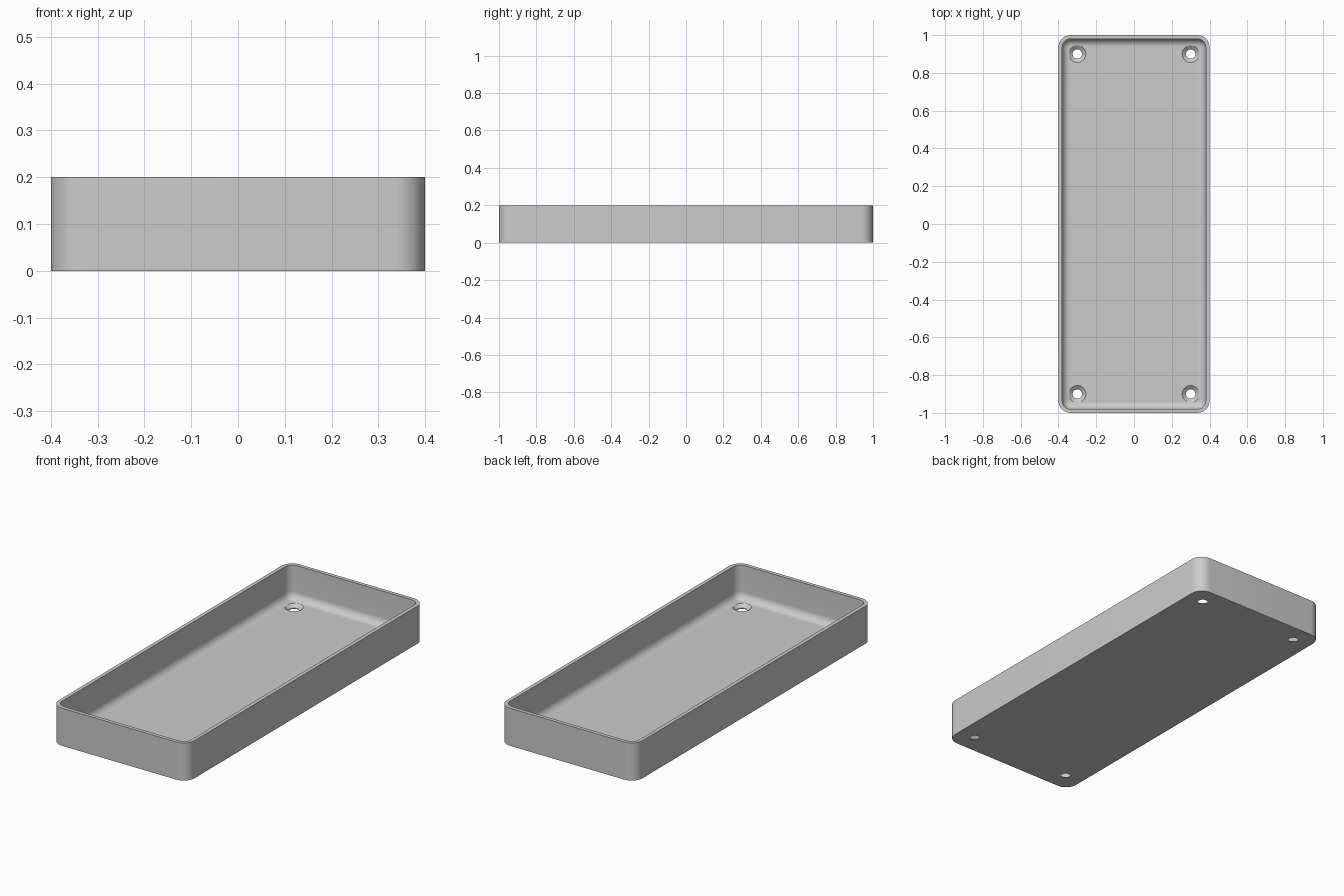
import bpy, bmesh, math

old = bpy.data.objects.get("Cube")
if old:
    bpy.data.objects.remove(old, do_unlink=True)

HALF_X, HALF_Y, HEIGHT = 0.4, 1.0, 0.2
CORNER, WALL, FLOOR, FILLET = 0.065, 0.02, 0.02, 0.04
STEPS = 10

grey = bpy.data.materials.new("light grey")
grey.use_nodes = True
grey.diffuse_color = (0.6, 0.6, 0.6, 1)
grey.node_tree.nodes["Principled BSDF"].inputs["Base Color"].default_value = (0.6, 0.6, 0.6, 1)


def make_object(name, bm):
    bmesh.ops.recalc_face_normals(bm, faces=bm.faces)
    mesh = bpy.data.meshes.new(name)
    bm.to_mesh(mesh)
    bm.free()
    mesh.materials.append(grey)
    obj = bpy.data.objects.new(name, mesh)
    bpy.context.collection.objects.link(obj)
    return obj


def rounded_rectangle(inset):
    """Points of the tray outline moved inward by inset."""
    radius = max(CORNER - inset, 0.004)
    cx, cy = HALF_X - inset - radius, HALF_Y - inset - radius
    points = []
    for quarter, (sx, sy) in enumerate([(1, 1), (-1, 1), (-1, -1), (1, -1)]):
        for i in range(STEPS + 1):
            a = (quarter + i / STEPS) * math.pi / 2
            points.append((sx * cx + radius * math.cos(a), sy * cy + radius * math.sin(a)))
    return points


def loft(bm, loops):
    """Skin between equal closed loops and cap both ends."""
    rings = [[bm.verts.new(p) for p in loop] for loop in loops]
    for a, b in zip(rings, rings[1:]):
        for i in range(len(a)):
            j = (i + 1) % len(a)
            bm.faces.new((a[i], a[j], b[j], b[i]))
    bm.faces.new(rings[0])
    bm.faces.new(rings[-1])


# Tray: outer wall, rim, inner wall, filleted floor as (inset, height)
profile = [(0, 0), (0, HEIGHT), (WALL, HEIGHT)]
for i in range(STEPS + 1):
    a = i / STEPS * math.pi / 2
    profile.append((WALL + FILLET * (1 - math.cos(a)), FLOOR + FILLET * (1 - math.sin(a))))
bm = bmesh.new()
loft(bm, [[(x, y, z) for x, y in rounded_rectangle(inset)] for inset, z in profile])
tray = make_object("tray", bm)

# Countersunk screw holes in the four corners
bm = bmesh.new()
for sx in (-1, 1):
    for sy in (-1, 1):
        loft(bm, [[(sx * 0.3 + r * math.cos(k * math.tau / 32),
                    sy * 0.9 + r * math.sin(k * math.tau / 32), z) for k in range(32)]
                  for r, z in ((0.025, -0.02), (0.025, 0.004), (0.045, FLOOR), (0.045, 0.1))])
cutter = make_object("hole_cutter", bm)
cutter.hide_render = True

cut = tray.modifiers.new("screw holes", 'BOOLEAN')
cut.operation = 'DIFFERENCE'
cut.solver = 'EXACT'
cut.object = cutter
bpy.ops.object.select_all(action='DESELECT')
tray.select_set(True)
bpy.context.view_layer.objects.active = tray
bpy.ops.object.modifier_apply(modifier=cut.name)
bpy.data.objects.remove(cutter, do_unlink=True)

bpy.ops.object.shade_smooth_by_angle(angle=math.radians(30))
